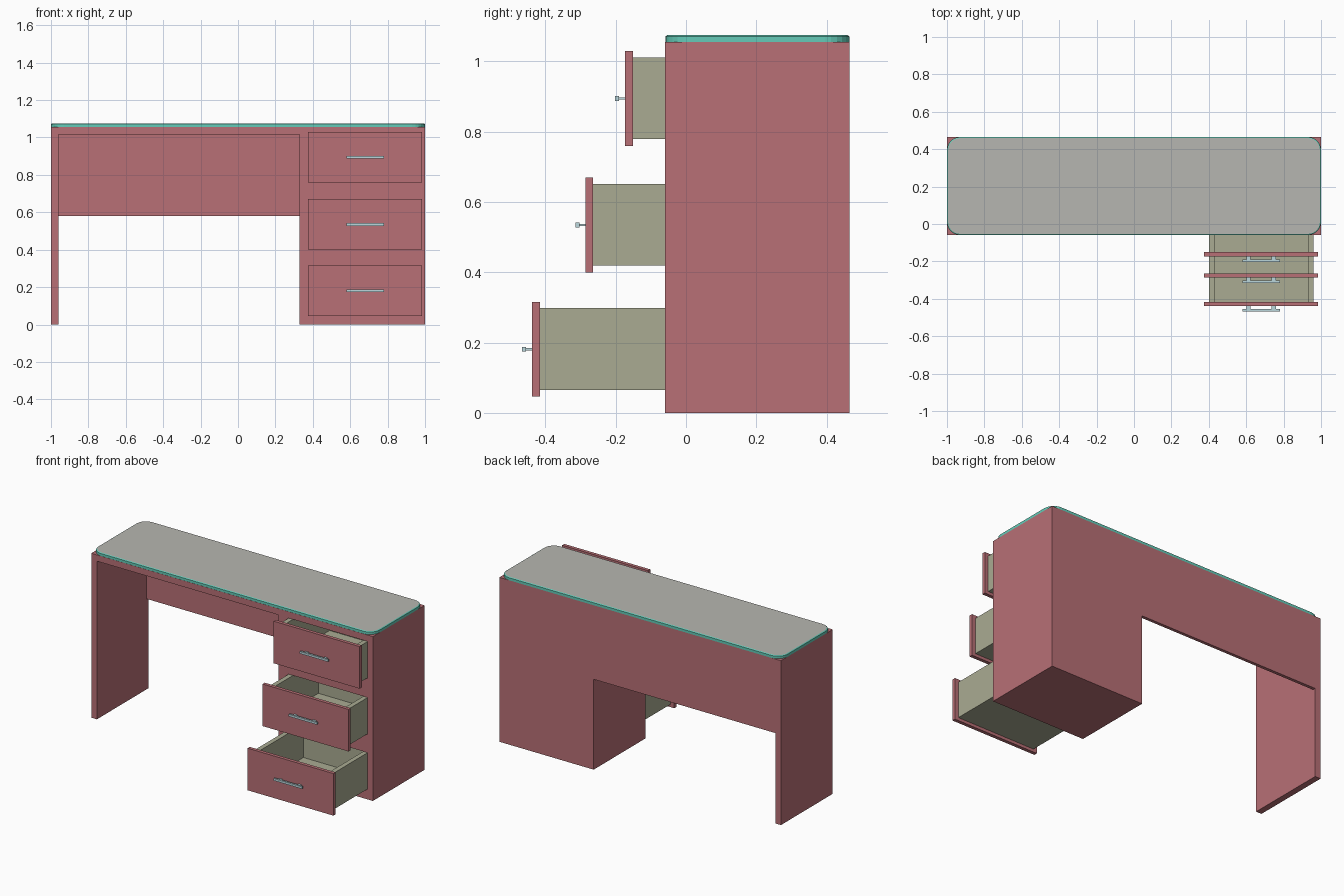
import bpy, bmesh, math

if "Cube" in bpy.data.objects:
    bpy.data.objects.remove(bpy.data.objects["Cube"])


def material(name, rgb):
    m = bpy.data.materials.new(name)
    m.diffuse_color = (*rgb, 1)
    m.use_nodes = True
    m.node_tree.nodes["Principled BSDF"].inputs["Base Color"].default_value = m.diffuse_color
    return m


RED = material("red_paint", (0.48, 0.16, 0.18))
OLIVE = material("olive_lining", (0.40, 0.41, 0.29))
TEAL = material("teal_edge", (0.13, 0.60, 0.48))
GREY = material("grey_top", (0.47, 0.47, 0.44))
STEEL = material("pale_steel", (0.50, 0.68, 0.72))


def make_object(name, bm, *mats):
    bmesh.ops.recalc_face_normals(bm, faces=bm.faces)
    mesh = bpy.data.meshes.new(name)
    bm.to_mesh(mesh)
    bm.free()
    for m in mats:
        mesh.materials.append(m)
    ob = bpy.data.objects.new(name, mesh)
    bpy.context.collection.objects.link(ob)
    return ob


def prism(bm, points, offset):
    """Extrude a closed outline of 3D points by an offset vector."""
    face = bm.faces.new([bm.verts.new(p) for p in points])
    ext = bmesh.ops.extrude_face_region(bm, geom=[face])["geom"]
    bmesh.ops.translate(bm, verts=[g for g in ext if isinstance(g, bmesh.types.BMVert)], vec=offset)
    return [g for g in ext if isinstance(g, bmesh.types.BMFace)][0]


def block(bm, x0, x1, y0, y1, z0, z1):
    prism(bm, [(x0, y0, z0), (x1, y0, z0), (x1, y1, z0), (x0, y1, z0)], (0, 0, z1 - z0))


def boolean(target, other, operation):
    """Apply a boolean and remove the helper object."""
    other.hide_render = True
    mod = target.modifiers.new(operation.lower(), "BOOLEAN")
    mod.operation, mod.object, mod.solver = operation, other, "EXACT"
    bpy.context.view_layer.objects.active = target
    bpy.ops.object.modifier_apply(modifier=mod.name)
    bpy.data.objects.remove(other)


FRONT, BACK, TOP = -0.06, 0.465, 1.055

# Desk carcass: side panel, top and pedestal in one profile
bm = bmesh.new()
outline = [(-1, 0), (-0.96, 0), (-0.96, 1.015), (0.33, 1.015), (0.33, 0), (1, 0), (1, TOP), (-1, TOP)]
prism(bm, [(x, FRONT, z) for x, z in outline], (0, BACK - FRONT, 0))
carcass = make_object("desk_carcass", bm, RED)

# Modesty panel closing the back of the knee space
bm = bmesh.new()
block(bm, -0.97, 0.34, BACK - 0.02, BACK, 0.58, 1.02)
boolean(carcass, make_object("modesty_panel", bm, RED), "UNION")

# Glass-edged top with rounded corners and a grey surface
bm = bmesh.new()
y0, y1, r = FRONT + 0.001, BACK, 0.07
corners = [(1 - r, y1 - r), (-1 + r, y1 - r), (-1 + r, y0 + r), (1 - r, y0 + r)]
ring = []
for q, (cx, cy) in enumerate(corners):
    for i in range(7):
        a = math.pi / 2 * (q + i / 6)
        ring.append((cx + r * math.cos(a), cy + r * math.sin(a), TOP))
surface = prism(bm, ring, (0, 0, 0.016))
bmesh.ops.inset_region(bm, faces=[surface], thickness=0.006)
bmesh.ops.translate(bm, verts=list(surface.verts), vec=(0, 0, 0.004))
surface.material_index = 1
make_object("desk_top", bm, TEAL, GREY)

# Drawers: name, bottom of front panel, y of front panel face
PANEL_H, PANEL_T, BOX_L, WALL = 0.27, 0.022, 0.495, 0.03
BX0, BX1, GAP = 0.40, 0.96, 0.002
for name, z, y in (("top", 0.76, -0.173), ("middle", 0.40, -0.286), ("bottom", 0.046, -0.438)):
    yb = y + PANEL_T
    z0, z1 = z + 0.019, z + PANEL_H - 0.018

    # Drawer opening in the pedestal
    bm = bmesh.new()
    block(bm, BX0 - GAP, BX1 + GAP, FRONT - 0.1, BACK - 0.02, z0 - GAP, z1 + GAP)
    boolean(carcass, make_object("opening_cutter", bm), "DIFFERENCE")

    # Front panel
    bm = bmesh.new()
    block(bm, 0.375, 0.985, y, yb, z, z + PANEL_H)
    make_object(name + "_drawer_front", bm, RED)

    # Open tray: U-shaped section plus back wall
    bm = bmesh.new()
    xa, xb, zf = BX0 + WALL, BX1 - WALL, z0 + 0.02
    section = [(BX0, z0), (BX1, z0), (BX1, z1), (xb, z1), (xb, zf), (xa, zf), (xa, z1), (BX0, z1)]
    prism(bm, [(px, yb, pz) for px, pz in section], (0, BOX_L, 0))
    block(bm, xa, xb, yb + BOX_L - WALL, yb + BOX_L, zf, z1)
    make_object(name + "_drawer_box", bm, OLIVE)

    # Bar handle on two posts
    bm = bmesh.new()
    zc = z + PANEL_H / 2
    block(bm, 0.58, 0.78, y - 0.029, y - 0.017, zc - 0.007, zc + 0.007)
    for px in (0.613, 0.747):
        block(bm, px - 0.011, px + 0.011, y - 0.017, y, zc - 0.003, zc + 0.003)
    make_object(name + "_drawer_handle", bm, STEEL)
